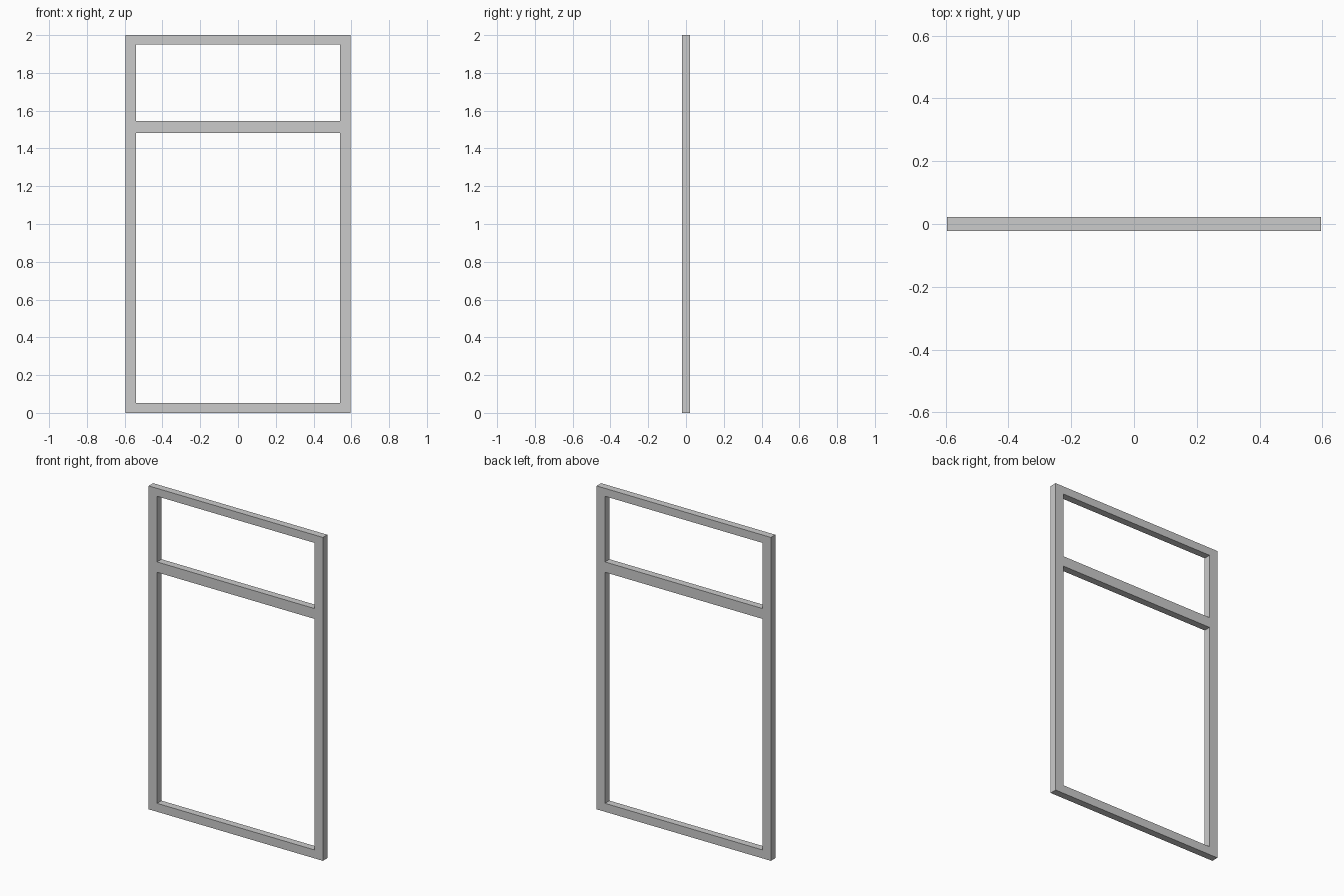
import bpy, bmesh
from mathutils import Vector

if "Cube" in bpy.data.objects:
    bpy.data.objects.remove(bpy.data.objects["Cube"])

# Grid lines of the frame: stiles in x, rails in z
XS = [-0.596, -0.539, 0.539, 0.596]
ZS = [0.0, 0.052, 1.481, 1.545, 1.951, 2.0]
DEPTH = 0.044
OPENINGS = {(1, 1), (1, 3)}  # lower and upper panes

bm = bmesh.new()
grid = [[bm.verts.new((x, -DEPTH / 2, z)) for z in ZS] for x in XS]

# Front face of stiles and rails, leaving the openings empty
for i in range(len(XS) - 1):
    for j in range(len(ZS) - 1):
        if (i, j) not in OPENINGS:
            bm.faces.new((grid[i][j], grid[i + 1][j],
                          grid[i + 1][j + 1], grid[i][j + 1]))

# Thickness, keeping the front faces
ext = bmesh.ops.extrude_face_region(bm, geom=bm.faces[:], use_keep_orig=True)
moved = [g for g in ext["geom"] if isinstance(g, bmesh.types.BMVert)]
bmesh.ops.translate(bm, verts=moved, vec=Vector((0, DEPTH, 0)))
bmesh.ops.recalc_face_normals(bm, faces=bm.faces[:])

mesh = bpy.data.meshes.new("window_frame")
bm.to_mesh(mesh)
bm.free()
frame = bpy.data.objects.new("window_frame", mesh)
bpy.context.collection.objects.link(frame)
